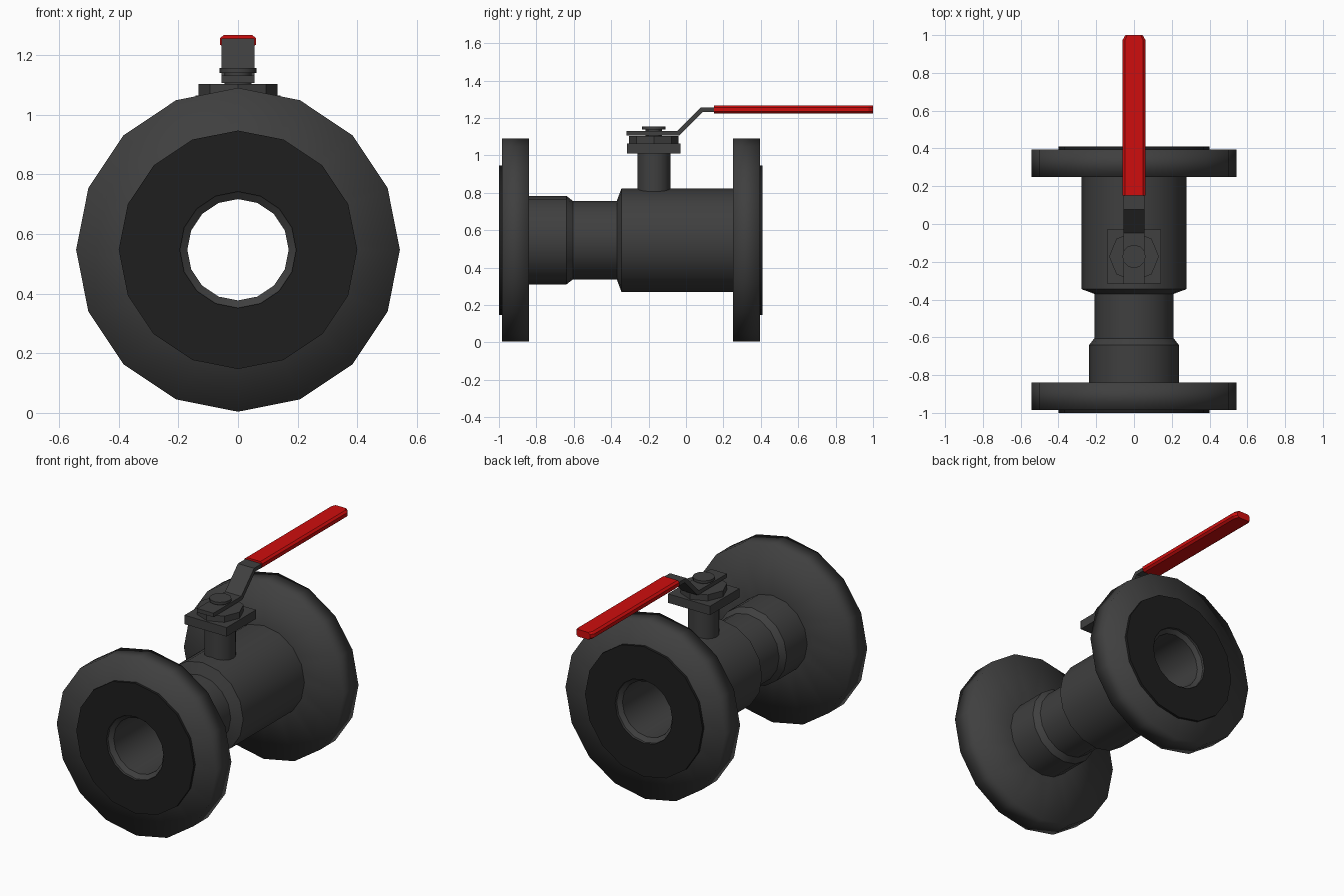
import bpy, bmesh, math

if "Cube" in bpy.data.objects:
    bpy.data.objects.remove(bpy.data.objects["Cube"])

ZC = 0.547      # height of the pipe axis
YS = -0.172     # stem position along the pipe


def material(name, rgb):
    m = bpy.data.materials.new(name)
    m.diffuse_color = (*rgb, 1)
    m.use_nodes = True
    m.node_tree.nodes["Principled BSDF"].inputs["Base Color"].default_value = m.diffuse_color
    return m


IRON = material("dark grey iron", (0.05, 0.05, 0.05))
BLACK = material("black gasket", (0.013, 0.013, 0.013))
RED = material("red grip", (0.62, 0.004, 0.004))


def finish(name, bm, mat, smooth=None):
    me = bpy.data.meshes.new(name)
    bm.to_mesh(me)
    bm.free()
    ob = bpy.data.objects.new(name, me)
    bpy.context.collection.objects.link(ob)
    me.materials.append(mat)
    if smooth is not None:
        bpy.ops.object.select_all(action='DESELECT')
        ob.select_set(True)
        bpy.context.view_layer.objects.active = ob
        bpy.ops.object.shade_smooth_by_angle(angle=math.radians(smooth))
    return ob


def lathe(name, profile, mat, smooth, n=16):
    """Spin (radius, y) points around the pipe axis; +y order faces outward."""
    bm = bmesh.new()
    rings = []
    for r, y in profile:
        rings.append([bm.verts.new((r * math.sin(2 * math.pi * j / n), y,
                                    ZC + r * math.cos(2 * math.pi * j / n)))
                      for j in range(n)])
    for a, b in zip(rings, rings[1:]):
        for j in range(n):
            k = (j + 1) % n
            bm.faces.new((a[j], a[k], b[k], b[j]))
    return finish(name, bm, mat, smooth)


def disc(name, r, z0, z1, n, smooth=None):
    """Upright cylinder on the stem axis."""
    bm = bmesh.new()
    bmesh.ops.create_cone(bm, cap_ends=True, segments=n, radius1=r, radius2=r, depth=z1 - z0)
    bmesh.ops.translate(bm, verts=bm.verts, vec=(0, YS, (z0 + z1) / 2))
    return finish(name, bm, IRON, smooth)


def extrude(name, pts, vec, mat):
    """Extrude a flat polygon along vec."""
    bm = bmesh.new()
    f = bm.faces.new([bm.verts.new(p) for p in pts])
    g = bmesh.ops.extrude_face_region(bm, geom=[f], use_keep_orig=True)
    bmesh.ops.translate(bm, vec=vec,
                        verts=[e for e in g["geom"] if isinstance(e, bmesh.types.BMVert)])
    bmesh.ops.recalc_face_normals(bm, faces=bm.faces)
    return finish(name, bm, mat)


# pipe body: narrow end, waist and wide ball housing
lathe("valve_body", [(0.237, -0.85), (0.237, -0.64), (0.21, -0.605), (0.21, -0.37),
                     (0.277, -0.345), (0.277, 0.26)], IRON, 35)
# through bore
lathe("bore", [(0.195, 0.41), (0.195, 0.395), (0.17, 0.375), (0.17, -0.965),
               (0.195, -0.985), (0.195, -1.0)], IRON, 30)

# end flanges (softly shaded across their rims) and raised gasket faces
for side, y0, y1 in (("front", -0.985, -0.84), ("back", 0.25, 0.395)):
    lathe(side + "_flange", [(0.195, y0), (0.543, y0), (0.543, y1), (0.195, y1)], IRON, 180)
lathe("front_gasket_face", [(0.195, -1.0), (0.4, -1.0), (0.4, -0.985)][0:3], BLACK, 30)
lathe("back_gasket_face", [(0.4, 0.395), (0.4, 0.41), (0.195, 0.41)], BLACK, 30)

# stem neck, mounting pad and packing stack
disc("stem_neck", 0.088, 0.78, 1.02, 16, 30)
h = 0.143
extrude("mounting_pad", [(-h, YS - h, 1.01), (h, YS - h, 1.01), (h, YS + h, 1.01),
                         (-h, YS + h, 1.01)], (0, 0, 0.055), IRON)
disc("packing_ring", 0.132, 1.065, 1.103, 8)
disc("stem_post", 0.045, 1.1, 1.145, 12, 35)
disc("stem_nut", 0.062, 1.14, 1.156, 12, 35)

# bent flat lever
w = 0.055
side = [(-0.318, 1.107), (-0.035, 1.107), (0.09, 1.232), (0.2, 1.232),
        (0.2, 1.256), (0.078, 1.256), (-0.047, 1.131), (-0.318, 1.131)]
extrude("lever", [(-w, y, z) for y, z in side], (2 * w, 0, 0), IRON)

# red grip with an eight-sided section and a tapered tip
bm = bmesh.new()
section = [(-0.06, 1.235), (-0.047, 1.224), (0.047, 1.224), (0.06, 1.235),
           (0.06, 1.257), (0.047, 1.268), (-0.047, 1.268), (-0.06, 1.257)]
loops = [[bm.verts.new((x * s, y, z)) for x, z in section]
         for y, s in ((0.15, 1), (0.975, 1), (1.0, 0.76))]
for a, b in zip(loops, loops[1:]):
    for j in range(8):
        k = (j + 1) % 8
        bm.faces.new((a[j], a[k], b[k], b[j]))
bm.faces.new(loops[0])
bm.faces.new(loops[-1])
bmesh.ops.recalc_face_normals(bm, faces=bm.faces)
finish("lever_grip", bm, RED)
